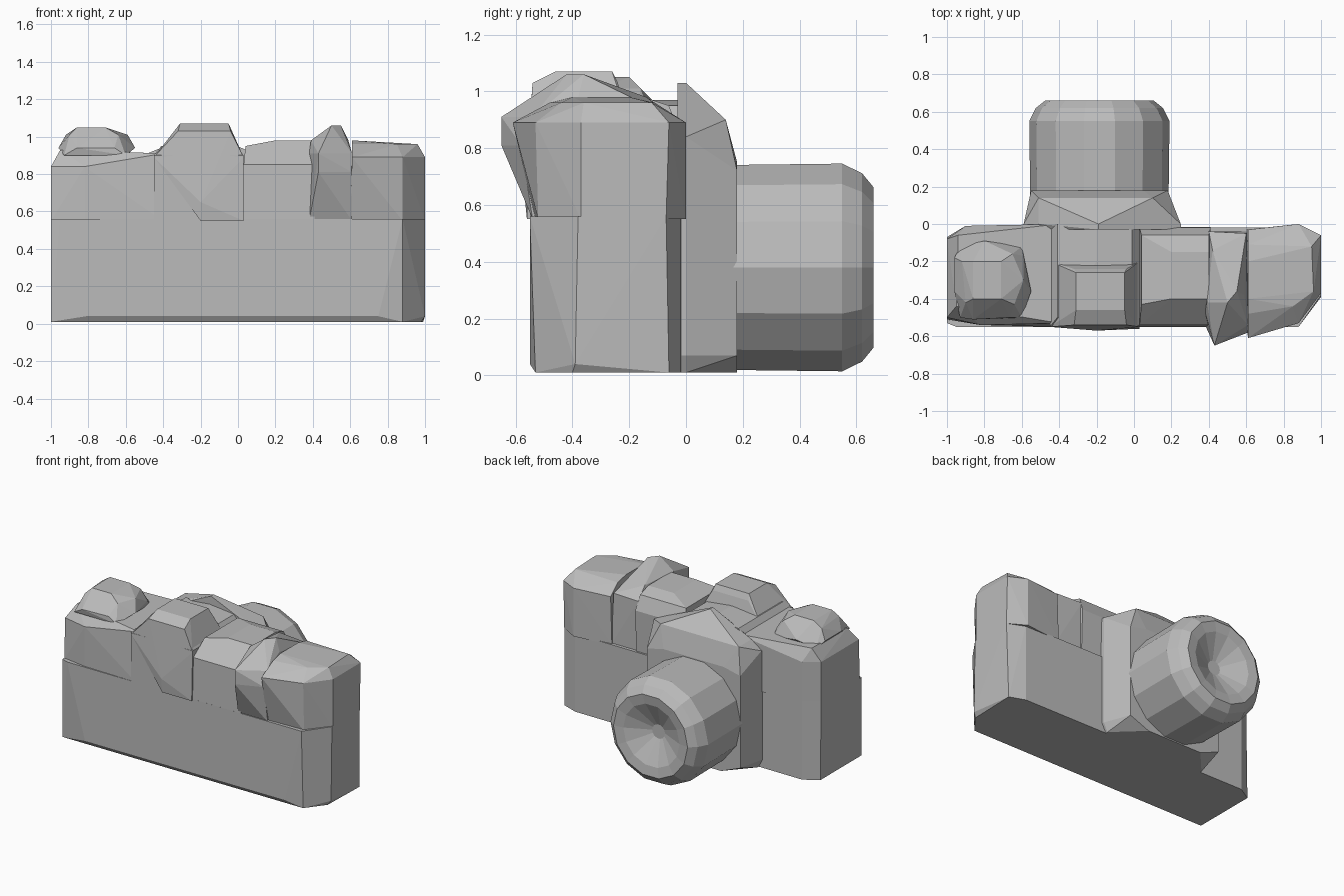
import bpy
import bmesh
import math

default_cube = bpy.data.objects.get("Cube")
if default_cube:
    bpy.data.objects.remove(default_cube, do_unlink=True)

# One plain grey for every part
grey = bpy.data.materials.new("plain grey")
grey.use_nodes = True
colour = (.5, .5, .5, 1)
grey.diffuse_color = colour
grey.node_tree.nodes["Principled BSDF"].inputs["Base Color"].default_value = colour


def finish(name, bm):
    bmesh.ops.recalc_face_normals(bm, faces=bm.faces[:])
    mesh = bpy.data.meshes.new(name)
    bm.to_mesh(mesh)
    bm.free()
    mesh.materials.append(grey)
    part = bpy.data.objects.new(name, mesh)
    bpy.context.scene.collection.objects.link(part)
    return part


def faceted_block(name, *levels):
    """Wrap flat facets around outlines, each given as a height and its (x, y) corners."""
    bm = bmesh.new()
    for height, outline in levels:
        for x, y in outline:
            bm.verts.new((x, y, height))
    result = bmesh.ops.convex_hull(bm, input=bm.verts[:])
    unused = {v for v in result["geom_interior"] if isinstance(v, bmesh.types.BMVert)}
    bmesh.ops.delete(bm, geom=list(unused), context="VERTS")
    return finish(name, bm)


def rectangle(left, right, front, back):
    return [(left, front), (right, front), (right, back), (left, back)]


def lathe(name, centre_x, centre_z, profile, sides):
    """Spin a (radius, y) profile about the lens axis."""
    bm = bmesh.new()
    rings = []
    for radius, y in profile:
        ring = []
        for i in range(sides):
            angle = math.tau * i / sides
            ring.append(bm.verts.new((centre_x + radius * math.cos(angle), y,
                                      centre_z + radius * math.sin(angle))))
        rings.append(ring)
    for lower, upper in zip(rings, rings[1:]):
        for i in range(sides):
            j = (i + 1) % sides
            bm.faces.new((lower[i], lower[j], upper[j], upper[i]))
    bm.faces.new(rings[0])
    bm.faces.new(rings[-1])
    return finish(name, bm)


# Lower body with one clipped end
faceted_block(
    "lower_body",
    (.01, [(-1, -.53), (.88, -.53), (.98, -.4), (.99, -.06), (.88, -.02), (-.9, -.01), (-1, -.07)]),
    (.04, [(-.81, -.55), (.75, -.55), (1, -.39)]),
    (.56, [(-1, -.53), (-.95, -.55), (.88, -.55), (1, -.38), (1, -.07), (.88, -.02), (-.9, -.01), (-1, -.08)]),
)

# Upper deck, from the dial side to the grip side
faceted_block(
    "dial_deck",
    (.55, [(-1, -.51), (-.82, -.54), (-.4, -.55), (-.4, 0), (-.9, -.01), (-1, -.08)]),
    (.84, [(-1, -.5), (-.82, -.54), (-1, -.08), (-.9, -.01)]),
    (.91, [(-.4, -.53), (-.4, 0)]),
    (.93, [(-.95, -.44), (-.94, -.06)]),
)
faceted_block(
    "dial",
    (.9, rectangle(-.93, -.6, -.5, -.12)),
    (.94, [(-.96, -.36), (-.96, -.18), (-.86, -.51), (-.66, -.5), (-.55, -.36), (-.59, -.17), (-.8, -.09)]),
    (1.01, [(-.9, -.42), (-.92, -.2), (-.64, -.43), (-.59, -.3), (-.65, -.16)]),
    (1.05, rectangle(-.86, -.71, -.4, -.2)),
)
faceted_block(
    "centre_deck",
    (.55, rectangle(-.45, .03, -.55, 0)),
    (.9, rectangle(-.45, .03, -.55, 0)),
    (.95, rectangle(-.41, -.01, -.5, 0)),
    (.97, [(-.2, -.2), (-.2, 0)]),
)
faceted_block(
    "viewfinder_hump",
    (.55, rectangle(-.2, .03, -.56, -.3)),
    (.65, [(-.2, -.57)]),
    (.89, rectangle(-.45, .03, -.55, -.2)),
    (1.03, rectangle(-.32, -.04, -.54, -.24)),
    (1.07, rectangle(-.31, -.05, -.46, -.26)),
)
faceted_block(
    "plain_deck",
    (.55, rectangle(.03, .41, -.55, -.03)),
    (.85, rectangle(.03, .41, -.54, -.02)),
    (.95, rectangle(.04, .4, -.43, -.06)),
    (.98, rectangle(.2, .4, -.4, -.15)),
)
faceted_block(
    "shutter_ridge",
    (.55, rectangle(.38, .61, -.54, -.04)),
    (.81, [(.43, -.65), (.61, -.58)]),
    (.91, [(.38, -.47), (.43, -.65), (.61, -.54), (.6, -.05), (.4, -.04)]),
    (.98, [(.39, -.42), (.59, -.38), (.42, -.14)]),
    (1.06, [(.5, -.42), (.55, -.36)]),
)
faceted_block(
    "grip_deck",
    (.55, [(.6, -.53), (.88, -.52), (1, -.37), (1, -.07), (.88, 0), (.6, -.03)]),
    (.89, [(.61, -.61), (.88, -.53), (1, -.37), (1, -.06), (.88, 0), (.61, -.03)]),
    (.96, [(.61, -.48), (.85, -.44), (.96, -.36), (.95, -.12), (.61, -.11)]),
    (.98, [(.61, -.4), (.61, -.2)]),
)

# Tapered mount that rises to a peak behind the deck
mount = faceted_block(
    "lens_mount",
    (.01, rectangle(-.56, .22, -.04, 0) + rectangle(-.4, .03, 0, .18)),
    (.07, rectangle(-.59, .25, -.03, 0) + rectangle(-.55, .18, 0, .18)),
    (.72, rectangle(-.55, .18, 0, .18)),
    (.75, rectangle(-.42, .05, 0, .18)),
    (.84, rectangle(-.59, .25, -.03, 0)),
    (.9, rectangle(-.51, .1, 0, .14)),
    (1.03, [(-.19, -.03), (-.19, 0)]),
)

# Lens barrel with a bevelled rim and a shallow conical hollow
lathe("lens_barrel", -.185, .38,
      [(.37, .15), (.375, .55), (.34, .62), (.29, .66), (.22, .65), (.05, .57)], 14)
